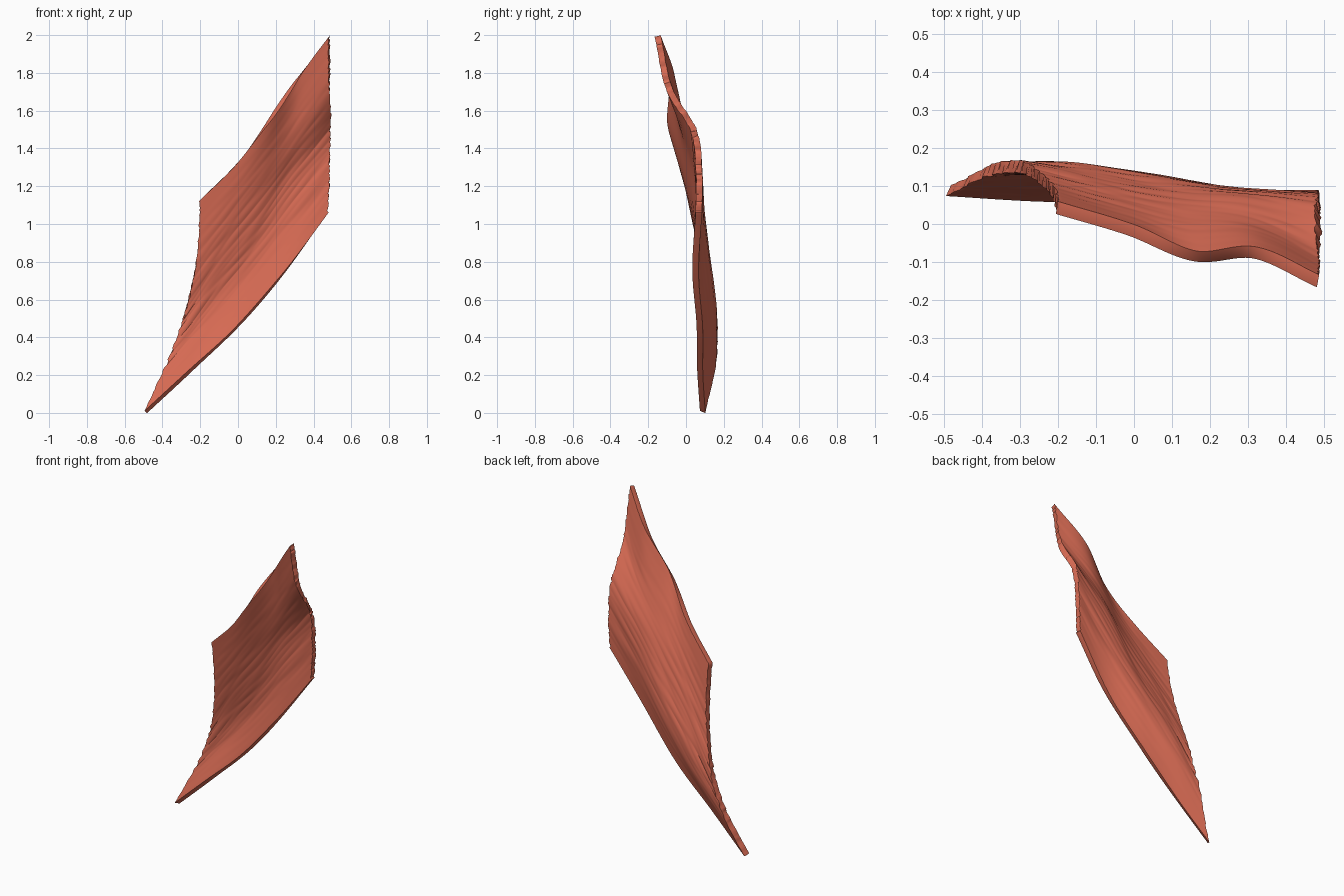
import bpy, bmesh, math, random
from mathutils import Vector, noise

if "Cube" in bpy.data.objects:
    bpy.data.objects.remove(bpy.data.objects["Cube"])

random.seed(4)
NU, NV, THICK = 80, 90, 0.034

# Five fibre lines, lower border to upper border, each running left end to right end
FIBRES = [
    [(-.488, .088, .005), (-.25, .074, .225), (0, .072, .46), (.25, .050, .75), (.478, .068, 1.06)],
    [(-.38, .142, .25), (-.18, .145, .48), (.04, .117, .73), (.27, .077, 1.01), (.488, .069, 1.28)],
    [(-.29, .147, .50), (-.12, .115, .74), (.08, .078, .98), (.28, .064, 1.25), (.488, .040, 1.50)],
    [(-.22, .092, .82), (-.06, .050, 1.02), (.12, .010, 1.25), (.31, -.012, 1.50), (.488, -.09, 1.72)],
    [(-.203, .043, 1.125), (-.01, -.015, 1.315), (.16, -.084, 1.54), (.32, -.076, 1.775), (.484, -.150, 1.995)],
]


def spline(pts, t):
    """Catmull-Rom curve through evenly spaced points."""
    pts = [Vector(p) for p in pts]
    pts = [2 * pts[0] - pts[1]] + pts + [2 * pts[-1] - pts[-2]]
    s = t * (len(pts) - 3)
    i = min(int(s), len(pts) - 4)
    f = s - i
    a, b, c, d = pts[i:i + 4]
    return 0.5 * (2 * b + (c - a) * f + (2 * a - 5 * b + 4 * c - d) * f * f
                  + (3 * b - a - 3 * c + d) * f ** 3)


def surface(u, v):
    return spline([spline(f, u) for f in FIBRES], v)


# Ragged fibre ends
ragged = [[random.uniform(0, .009) for _ in range(NV + 1)] for _ in range(2)]

# Sheet with shallow broken grooves that follow the fibres
bm = bmesh.new()
grid = []
for j in range(NV + 1):
    v = j / NV
    row = []
    for i in range(NU + 1):
        u = i / NU
        inner = 0 < j < NV
        lo, hi = (ragged[0][j], 1 - ragged[1][j]) if inner else (0, 1)
        p = surface(lo + (hi - lo) * u, v)
        p.y += (.004 * noise.noise((u * 5, v * 28, 1))
                + .003 * noise.noise((u * 2, v * 12, 7))) * math.sin(math.pi * v)
        row.append(bm.verts.new(p))
    grid.append(row)
for j in range(NV):
    for i in range(NU):
        bm.faces.new((grid[j][i], grid[j][i + 1], grid[j + 1][i + 1], grid[j + 1][i]))
mesh = bpy.data.meshes.new("muscle_sheet")
bm.to_mesh(mesh)
bm.free()
sheet = bpy.data.objects.new("muscle_sheet", mesh)
bpy.context.collection.objects.link(sheet)

# Thickness and rounded borders
solid = sheet.modifiers.new("thickness", "SOLIDIFY")
solid.thickness = THICK
solid.offset = 0
bevel = sheet.modifiers.new("soft_border", "BEVEL")
bevel.width = .010
bevel.segments = 3
bevel.limit_method = 'ANGLE'
bevel.angle_limit = math.radians(60)

# Red muscle colour
mat = bpy.data.materials.new("muscle_red")
mat.diffuse_color = (.70, .15, .09, 1)
mat.use_nodes = True
mat.node_tree.nodes["Principled BSDF"].inputs["Base Color"].default_value = mat.diffuse_color
mesh.materials.append(mat)

bpy.context.view_layer.objects.active = sheet
sheet.select_set(True)
bpy.ops.object.shade_smooth_by_angle(angle=math.radians(50))
